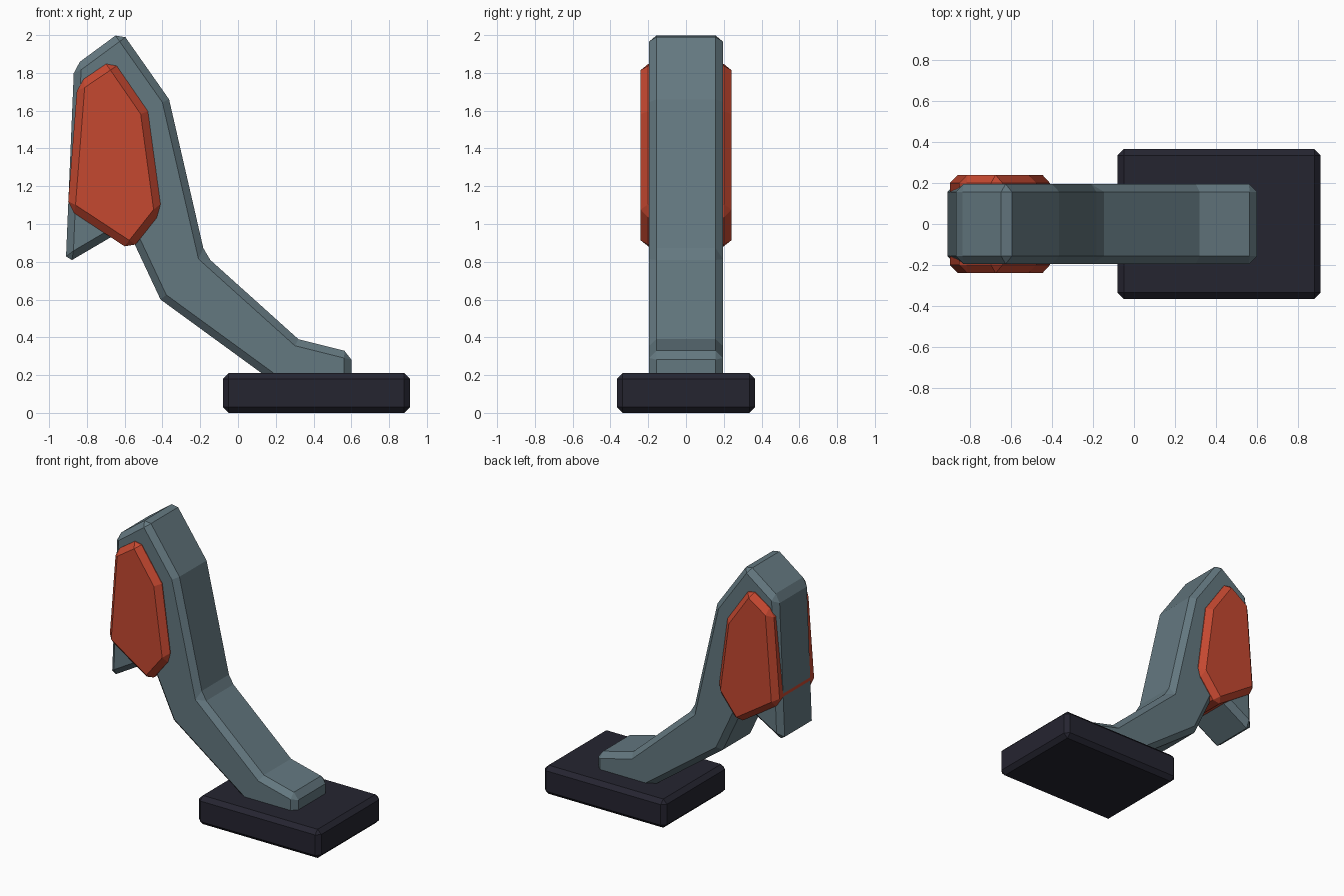
import bpy, bmesh, math

if "Cube" in bpy.data.objects:
    bpy.data.objects.remove(bpy.data.objects["Cube"])


def material(name, rgb):
    m = bpy.data.materials.new(name)
    m.diffuse_color = (*rgb, 1)
    m.use_nodes = True
    m.node_tree.nodes["Principled BSDF"].inputs["Base Color"].default_value = m.diffuse_color
    return m


def slab(name, profile, half_depth, bevel, mat):
    """Extrude an x/z profile along y, then chamfer its sharp edges."""
    bm = bmesh.new()
    face = bm.faces.new([bm.verts.new((x, -half_depth, z)) for x, z in profile])
    ext = bmesh.ops.extrude_face_region(bm, geom=[face])
    moved = [v for v in ext["geom"] if isinstance(v, bmesh.types.BMVert)]
    bmesh.ops.translate(bm, verts=moved, vec=(0, 2 * half_depth, 0))
    bmesh.ops.recalc_face_normals(bm, faces=bm.faces)
    mesh = bpy.data.meshes.new(name)
    bm.to_mesh(mesh)
    bm.free()
    mesh.materials.append(mat)
    obj = bpy.data.objects.new(name, mesh)
    bpy.context.collection.objects.link(obj)
    mod = obj.modifiers.new("chamfer", "BEVEL")
    mod.width = bevel
    mod.segments = 1
    mod.limit_method = "ANGLE"
    mod.angle_limit = math.radians(32)
    return obj


steel = material("blue grey", (0.127, 0.188, 0.216))
red = material("red", (0.56, 0.065, 0.030))
dark = material("dark navy", (0.0185, 0.018, 0.030))

# Flat foot block
slab("base", [(-0.08, 0), (0.91, 0), (0.91, 0.21), (-0.08, 0.21)], 0.365, 0.03, dark)

# Bent arm with a hooked upper end, sunk into the base
slab("arm", [(0.60, 0.09), (0.60, 0.32), (0.32, 0.39), (-0.175, 0.835),
             (-0.365, 1.66), (-0.618, 2.02), (-0.868, 1.836), (-0.912, 0.79),
             (-0.588, 0.98), (-0.41, 0.60), (0.29, 0.09)], 0.195, 0.038, steel)

# Red panel passing right through the arm, showing on both sides
slab("side_panel", [(-0.902, 1.08), (-0.567, 0.86), (-0.405, 1.065),
                    (-0.477, 1.597), (-0.665, 1.87), (-0.85, 1.745)], 0.24, 0.04, red)
